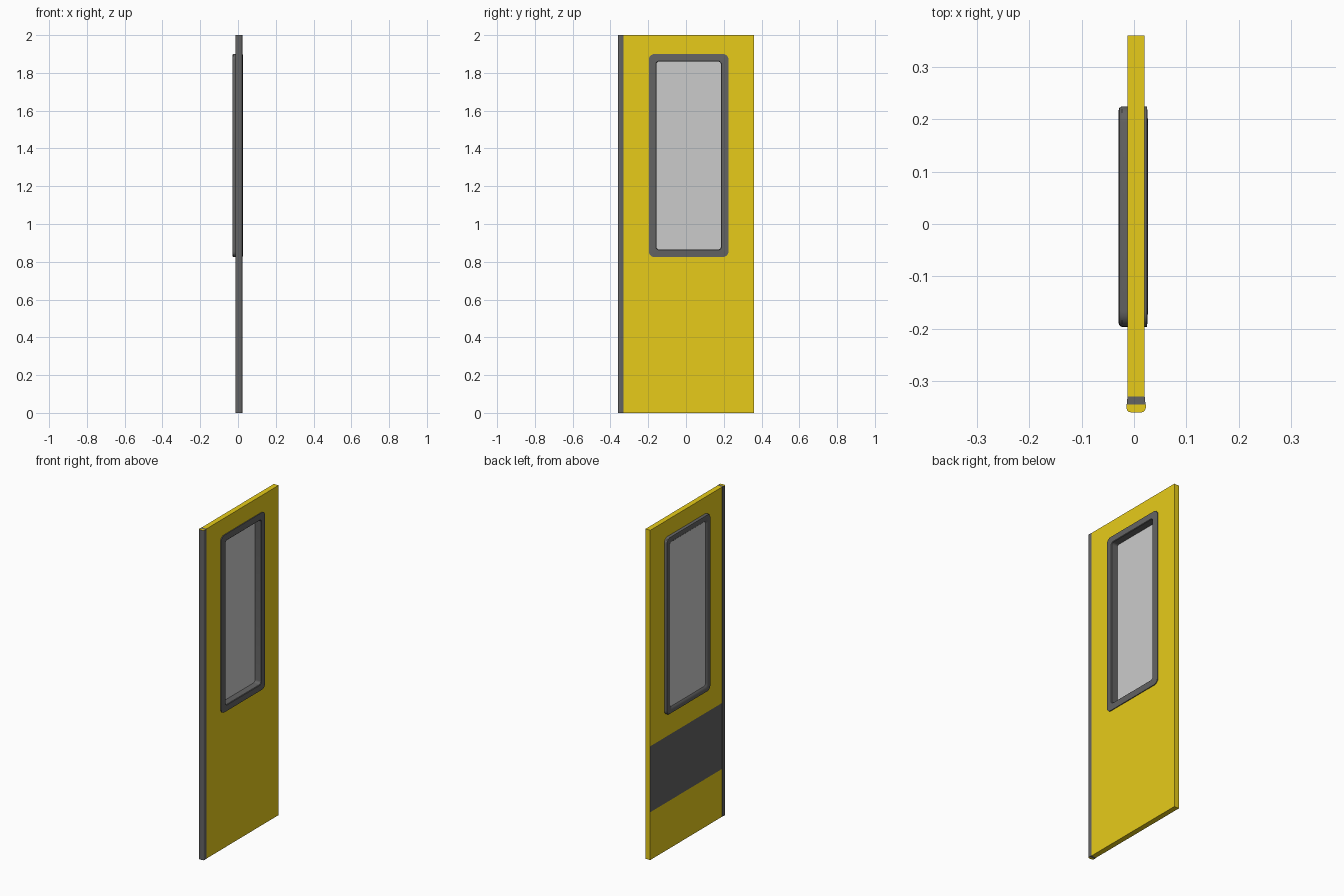
import bpy, bmesh
from math import cos, sin, pi

if "Cube" in bpy.data.objects:
    bpy.data.objects.remove(bpy.data.objects["Cube"])


def material(name, r, g, b):
    m = bpy.data.materials.new(name)
    m.diffuse_color = (r, g, b, 1)
    m.use_nodes = True
    m.node_tree.nodes["Principled BSDF"].inputs["Base Color"].default_value = m.diffuse_color
    return m


YELLOW = material("yellow_paint", 0.8, 0.6, 0.01)
DARK = material("dark_rubber", 0.125, 0.125, 0.125)
GLASS = material("grey_glass", 0.6, 0.6, 0.6)


def finish(bm, name, mats, smooth=False):
    bmesh.ops.recalc_face_normals(bm, faces=bm.faces)
    me = bpy.data.meshes.new(name)
    bm.to_mesh(me)
    bm.free()
    ob = bpy.data.objects.new(name, me)
    bpy.context.collection.objects.link(ob)
    for m in mats:
        me.materials.append(m)
    if smooth:
        bpy.ops.object.select_all(action='DESELECT')
        ob.select_set(True)
        bpy.context.view_layer.objects.active = ob
        bpy.ops.object.shade_smooth_by_angle(angle=0.6)
    return ob


def rounded_rect(inset, radius, steps=5):
    """Window outline in (y, z), shrunk by inset."""
    y0, y1, z0, z1 = -0.197 + inset, 0.225 - inset, 0.825 + inset, 1.90 - inset
    centres = [(y1 - radius, z1 - radius), (y0 + radius, z1 - radius),
               (y0 + radius, z0 + radius), (y1 - radius, z0 + radius)]
    return [(cy + radius * cos(a), cz + radius * sin(a))
            for k, (cy, cz) in enumerate(centres)
            for a in [(k + i / steps) * pi / 2 for i in range(steps + 1)]]


def loft(name, sections, mat, closed):
    """Join window outlines given as (inset, x, corner radius)."""
    bm = bmesh.new()
    rings = [[bm.verts.new((x, y, z)) for y, z in rounded_rect(d, r)]
             for d, x, r in sections]
    pairs = list(zip(rings, rings[1:]))
    if closed:
        pairs.append((rings[-1], rings[0]))
    else:
        bm.faces.new(rings[0])
        bm.faces.new(rings[-1])
    for a, b in pairs:
        for i in range(len(a)):
            j = (i + 1) % len(a)
            bm.faces.new((a[i], a[j], b[j], b[i]))
    return finish(bm, name, [mat], smooth=True)


# door leaf with window opening and dark band on the outer face
ys = [-0.33, -0.175, 0.203, 0.36]
zs = [0, 0.29, 0.69, 0.847, 1.878, 2]
bm = bmesh.new()
grid = [[bm.verts.new((0.02, y, z)) for z in zs] for y in ys]
for i in range(3):
    for j in range(5):
        if (i, j) != (1, 3):
            bm.faces.new((grid[i][j], grid[i + 1][j], grid[i + 1][j + 1], grid[i][j + 1]))
ext = bmesh.ops.extrude_face_region(bm, geom=bm.faces[:], use_keep_orig=True)
for v in ext["geom"]:
    if isinstance(v, bmesh.types.BMVert):
        v.co.x = -0.012
for f in bm.faces:
    c = f.calc_center_median()
    if c.x < -0.0119 and 0.3 < c.z < 0.68:
        f.material_index = 1
finish(bm, "door_leaf", [YELLOW, DARK])

# window frame: bulged outside, thin lip inside
loft("window_frame", [
    (0, 0.018, 0.03), (0, 0.025, 0.03), (0.037, 0.027, 0.018), (0.04, 0.024, 0.015),
    (0.04, -0.02, 0.015), (0.034, -0.026, 0.018), (0.024, -0.03, 0.021),
    (0.01, -0.03, 0.026), (0.003, -0.028, 0.029), (0, -0.023, 0.03), (0, -0.01, 0.03)],
    DARK, True)

# window pane
loft("window_pane", [(0.037, -0.015, 0.018), (0.037, -0.021, 0.018)], GLASS, False)


def prism(name, profile, cap_index):
    """Extrude an (x, y) profile over the door height."""
    bm = bmesh.new()
    rings = [[bm.verts.new((x, y, z)) for x, y in profile] for z in (0, 2)]
    for r in rings:
        bm.faces.new(r).material_index = cap_index
    n = len(profile)
    for i in range(n):
        j = (i + 1) % n
        bm.faces.new((rings[0][i], rings[0][j], rings[1][j], rings[1][i]))
    return finish(bm, name, [DARK, YELLOW], smooth=True)


# edge seal: flat base and rounded nose
prism("seal_base", [(-0.0125, -0.33), (0.0205, -0.33), (0.022, -0.345), (-0.014, -0.345)], 0)
nose = [(0.0225, -0.345), (0.0225, -0.352), (0.021, -0.356), (0.018, -0.359), (0.014, -0.36)]
prism("seal_nose", nose + [(0.008 - x, y) for x, y in reversed(nose)], 1)
